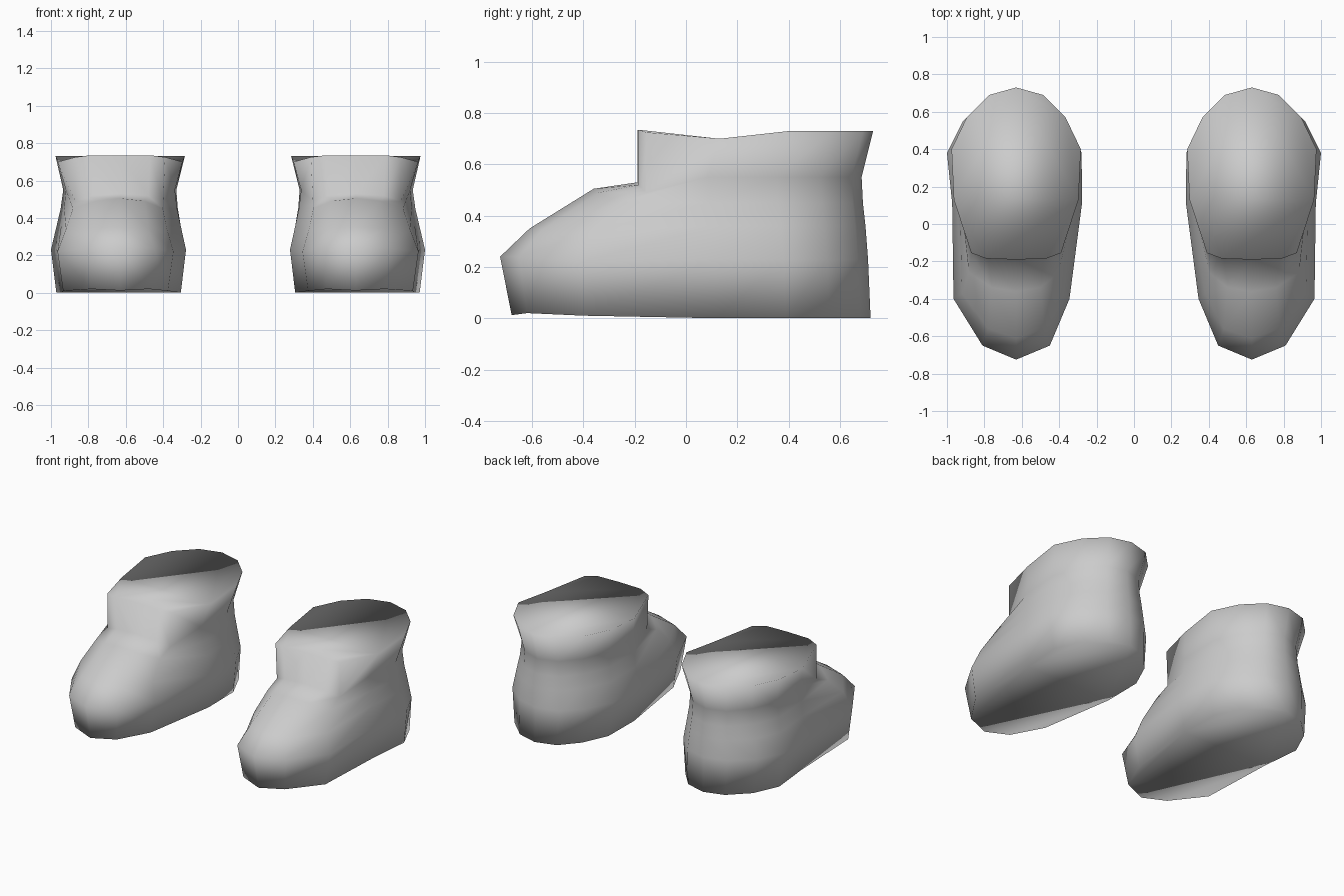
import bpy, bmesh

cube = bpy.data.objects.get("Cube")
if cube:
    bpy.data.objects.remove(cube, do_unlink=True)

# Single pale grey material
grey = bpy.data.materials.new("pale grey")
grey.use_nodes = True
grey.diffuse_color = (0.6, 0.6, 0.6, 1)
grey.node_tree.nodes["Principled BSDF"].inputs["Base Color"].default_value = (0.6, 0.6, 0.6, 1)

CENTRE = 0.63
# Heel outline shared by every ring: (y, half width), side to back centre
HEEL = [(0.13, 0.347), (0.40, 0.36), (0.57, 0.275), (0.69, 0.15), (0.73, 0)]
# Sideways bulge per station, front centre to back centre
SKEW = [0, 0, 0.025, -0.005, 0.01, 0.01, 0, 0]
# Rings from sole to rim:
# front stations (y, half width, z), heel z, heel width scale, heel y shift, skew amount
RINGS = [
    ([(-0.68, 0, 0.012), (-0.62, 0.155, 0.02), (-0.40, 0.28, 0.01)], 0.00, 0.92, -0.01, 1),
    ([(-0.725, 0, 0.24), (-0.65, 0.18, 0.24), (-0.40, 0.31, 0.22)], 0.23, 1.0, -0.02, 1),
    ([(-0.61, 0, 0.35), (-0.56, 0.15, 0.345), (-0.37, 0.27, 0.34)], 0.36, 0.92, -0.03, 0.8),
    ([(-0.36, 0, 0.505), (-0.34, 0.13, 0.49), (-0.26, 0.24, 0.45)], 0.45, 0.87, -0.04, 0.5),
    ([(-0.19, 0, 0.53), (-0.185, 0.15, 0.52), (-0.155, 0.235, 0.49)], 0.55, 0.84, -0.045, 0.2),
    ([(-0.19, 0, 0.735), (-0.185, 0.16, 0.735), (-0.155, 0.24, 0.725)], 0.73, 0.96, 0, 0),
]


def ring_points(front, heel_z, scale, shift, skew):
    """Closed outline: outer side front to back, then inner side back to front."""
    half = list(front) + [(y + shift, w * scale, heel_z) for y, w in HEEL]
    if heel_z > 0.7:                       # the rim dips at the sides
        y, w, z = half[3]
        half[3] = (y, w, 0.70)
    outer = [(CENTRE + k * skew + w, y, z) for (y, w, z), k in zip(half, SKEW)]
    inner = [(CENTRE + k * skew - w, y, z) for (y, w, z), k in zip(half, SKEW)]
    return outer + inner[-2:0:-1]


def make_shoe(name, side):
    bm = bmesh.new()
    loops = [[bm.verts.new((side * x, y, z)) for x, y, z in ring_points(*r)] for r in RINGS]
    # Walls between neighbouring rings
    for low, high in zip(loops, loops[1:]):
        n = len(low)
        for i in range(n):
            j = (i + 1) % n
            bm.faces.new((low[i], low[j], high[j], high[i]))
    # Sole and closed top
    bm.faces.new(loops[0])
    bm.faces.new(loops[-1])
    bmesh.ops.recalc_face_normals(bm, faces=bm.faces)
    for f in bm.faces:
        f.smooth = True
    mesh = bpy.data.meshes.new(name)
    bm.to_mesh(mesh)
    bm.free()
    mesh.materials.append(grey)
    bpy.context.collection.objects.link(bpy.data.objects.new(name, mesh))


make_shoe("left_shoe", 1)
make_shoe("right_shoe", -1)
